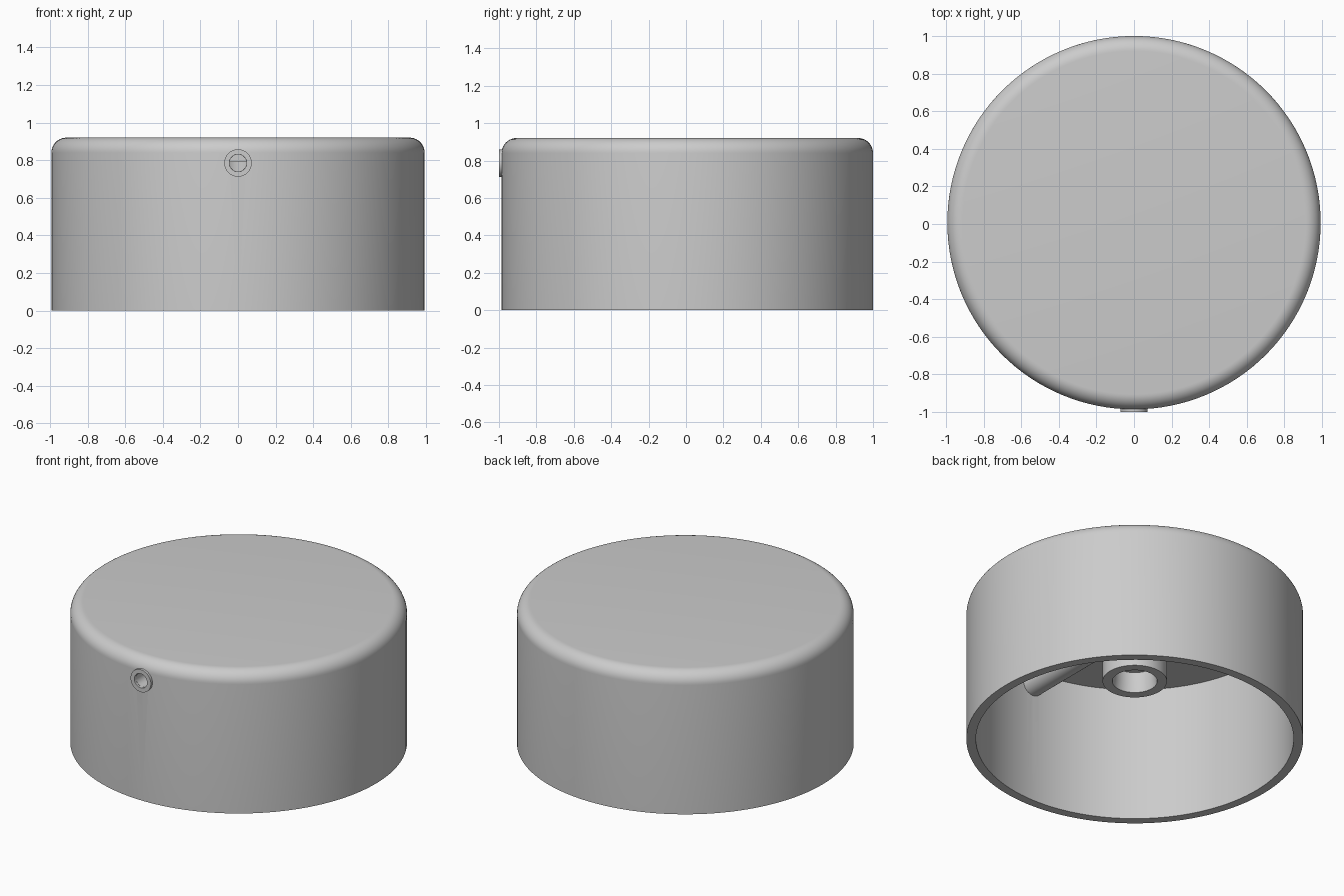
import bpy, bmesh
from math import pi, sin, cos, radians
from mathutils import Matrix

cube = bpy.data.objects.get("Cube")
if cube:
    bpy.data.objects.remove(cube, do_unlink=True)

grey = bpy.data.materials.new("light_grey")
grey.use_nodes = True
grey.diffuse_color = (0.6, 0.6, 0.6, 1)
grey.node_tree.nodes["Principled BSDF"].inputs["Base Color"].default_value = (0.6, 0.6, 0.6, 1)

CENTRE_Y = 0.007
SCREW_Z = 0.785
TO_FRONT = Matrix.Translation((0, 0, SCREW_Z)) @ Matrix.Rotation(pi / 2, 4, 'X')


def lathe(name, profile, steps, closed=False, matrix=Matrix()):
    """Revolve (radius, height) points about z into a solid."""
    bm = bmesh.new()
    verts = [bm.verts.new((r, 0, z)) for r, z in profile]
    pairs = list(zip(verts, verts[1:]))
    if closed:
        pairs.append((verts[-1], verts[0]))
    edges = [bm.edges.new(p) for p in pairs]
    bmesh.ops.spin(bm, geom=verts + edges, cent=(0, 0, 0), axis=(0, 0, 1),
                   angle=2 * pi, steps=steps, use_merge=True)
    bmesh.ops.remove_doubles(bm, verts=bm.verts, dist=1e-5)
    bmesh.ops.recalc_face_normals(bm, faces=bm.faces)
    bm.transform(matrix)
    mesh = bpy.data.meshes.new(name)
    bm.to_mesh(mesh)
    bm.free()
    mesh.materials.append(grey)
    obj = bpy.data.objects.new(name, mesh)
    bpy.context.collection.objects.link(obj)
    return obj


def activate(obj):
    bpy.ops.object.select_all(action='DESELECT')
    obj.select_set(True)
    bpy.context.view_layer.objects.active = obj


# Hollow cap with rounded top edge and a stepped shaft socket in the middle
R, H, F = 0.993, 0.92, 0.08
fillet = [(R - F + F * cos(a), H - F + F * sin(a))
          for a in (radians(90 * i / 10) for i in range(11))]
inside = [(0.937, 0), (0.937, 0.877), (0.19, 0.877), (0.19, 0.394),
          (0.132, 0.394), (0.125, 0.455), (0.125, 0.525), (0.085, 0.525),
          (0.085, 0.79), (0, 0.79)]
cap = lathe("cap_with_hub", [(0, H)] + fillet[::-1] + [(R, 0)] + inside, 128,
            matrix=Matrix.Translation((0, CENTRE_Y, 0)))

# Set screw tube running from the hub out through the front wall
tube = lathe("set_screw_tube",
             [(0.046, 0.15), (0.073, 0.15), (0.073, 1.0), (0.046, 1.0)],
             40, closed=True, matrix=TO_FRONT)

# Screw hole drilled through wall and hub
drill = lathe("screw_hole_cutter", [(0, 0.02), (0.045, 0.02), (0.045, 1.1), (0, 1.1)],
              40, matrix=TO_FRONT)
drill.hide_render = True
activate(cap)
cut = cap.modifiers.new("screw_hole", 'BOOLEAN')
cut.operation = 'DIFFERENCE'
cut.solver = 'EXACT'
cut.object = drill
bpy.ops.object.modifier_apply(modifier=cut.name)
bpy.data.objects.remove(drill, do_unlink=True)

for part in (cap, tube):
    activate(part)
    bpy.ops.object.shade_smooth_by_angle(angle=radians(30))
